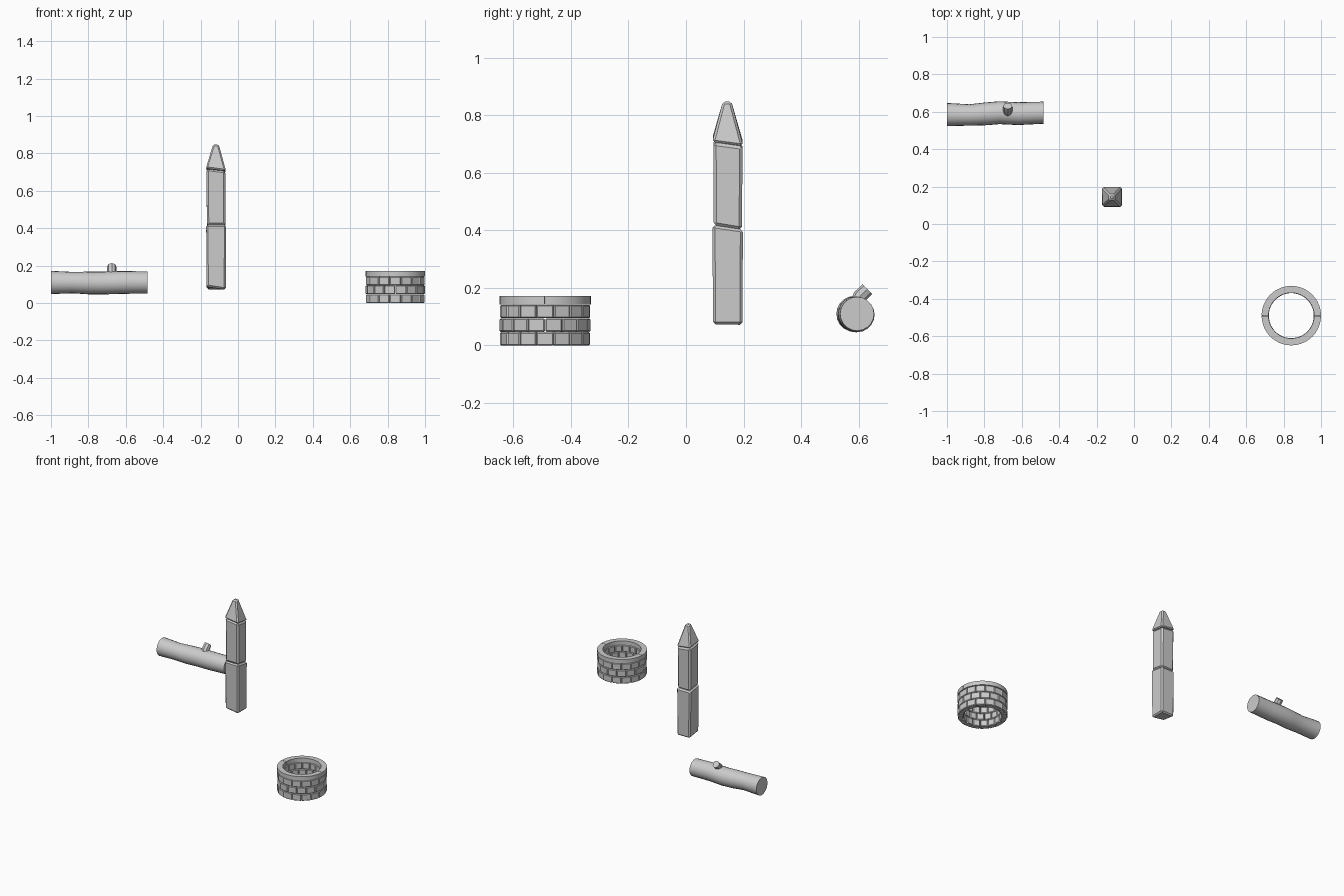
import bpy, bmesh
from math import cos, sin, pi, radians
from mathutils import Vector

if "Cube" in bpy.data.objects:
    bpy.data.objects.remove(bpy.data.objects["Cube"])


def finish(bm, name, bevel=0.0, smooth=None):
    bmesh.ops.recalc_face_normals(bm, faces=bm.faces)
    if bevel:
        bmesh.ops.bevel(bm, geom=bm.edges[:], offset=bevel, segments=1,
                        affect='EDGES', clamp_overlap=True)
    mesh = bpy.data.meshes.new(name)
    bm.to_mesh(mesh)
    bm.free()
    obj = bpy.data.objects.new(name, mesh)
    bpy.context.collection.objects.link(obj)
    if smooth:
        bpy.ops.object.select_all(action='DESELECT')
        obj.select_set(True)
        bpy.context.view_layer.objects.active = obj
        bpy.ops.object.shade_smooth_by_angle(angle=radians(smooth))
    return obj


def loft(bm, rings, caps=True, closed=False):
    """Skin a list of vertex-position rings."""
    vs = [[bm.verts.new(p) for p in r] for r in rings]
    n = len(vs[0])
    pairs = list(zip(vs, vs[1:])) + ([(vs[-1], vs[0])] if closed else [])
    for a, b in pairs:
        for i in range(n):
            j = (i + 1) % n
            bm.faces.new((a[i], a[j], b[j], b[i]))
    if caps:
        bm.faces.new(vs[0])
        bm.faces.new(vs[-1])


def tube(name, path, radii, sides):
    bm, rings = bmesh.new(), []
    pts = [Vector(p) for p in path]
    for i, p in enumerate(pts):
        t = (pts[min(i + 1, len(pts) - 1)] - pts[max(i - 1, 0)]).normalized()
        if i in (0, len(pts) - 1) and abs(t.x) > 0.9:
            t = Vector((1, 0, 0))          # ends of the log are cut square
        u = t.cross(Vector((0, 0, 1)) if abs(t.x) > 0.9 else Vector((1, 0, 0))).normalized()
        v = t.cross(u)
        rings.append([p + radii[i] * (u * cos(a) + v * sin(a))
                      for a in (2 * pi * k / sides for k in range(sides))])
    loft(bm, rings)
    return finish(bm, name, smooth=40)


def stone(name, bottom, top, bevel):
    """Four-sided block; each end is (cx, cy, half, z, tilt_x, tilt_y, corner_lift)."""
    bm, rings = bmesh.new(), []
    for cx, cy, h, z, tx, ty, lift in (bottom, top):
        rings.append([Vector((cx + sx * h, cy + sy * h,
                              z + sx * tx + sy * ty + (lift if sx < 0 and sy < 0 else 0)))
                      for sx, sy in ((-1, -1), (1, -1), (1, 1), (-1, 1))])
    loft(bm, rings)
    return finish(bm, name, bevel)


def arc_block(bm, r0, r1, z0, z1, a0, a1, segs):
    rings = []
    for k in range(segs + 1):
        a = a0 + (a1 - a0) * k / segs
        c, s = WELL[0], WELL[1]
        rings.append([(c + r * cos(a), s + r * sin(a), z)
                      for r, z in ((r0, z0), (r1, z0), (r1, z1), (r0, z1))])
    loft(bm, rings)


# Log with a gently wavy trunk, plus the bent stub of a branch
tube("log",
     [(-1.0, .585, .11), (-.88, .583, .109), (-.79, .589, .107),
      (-.72, .595, .107), (-.62, .590, .110), (-.485, .595, .11)],
     [.062, .057, .061, .061, .061, .059], 20)
tube("branch_stub", [(-.675, .59, .13), (-.675, .606, .172), (-.675, .631, .196)],
     [.026, .025, .024], 8)

# Stone post: two stacked blocks and a pointed cap
stone("post_lower_stone", (-.116, .145, .051, .072, 0, 0, .016),
      (-.117, .145, .053, .411, 0, -.008, 0), .009)
stone("post_middle_stone", (-.117, .145, .049, .410, 0, -.008, 0),
      (-.118, .146, .051, .705, -.006, -.007, 0), .010)
stone("post_cap", (-.118, .145, .054, .707, -.007, -.007, 0),
      (-.118, .143, .015, .848, 0, 0, 0), .008)

# Round well wall: staggered brick courses
WELL = (.841, -.49)
BRICKS = 16
step = 2 * pi / BRICKS
bm = bmesh.new()
for row in range(3):
    shift = step / 2 if row % 2 == 0 else 0
    z = row * .0475
    for i in range(BRICKS):
        a = i * step + shift
        arc_block(bm, .122, .159, z, z + .0465, a + .006, a + step - .006, 1)
finish(bm, "well_bricks", .004)

# Coping ring in two halves
for i, name in enumerate(("well_rim_back", "well_rim_front")):
    bm = bmesh.new()
    arc_block(bm, .122, .159, .143, .172, i * pi + .008, (i + 1) * pi - .008, 20)
    finish(bm, name, smooth=30)
